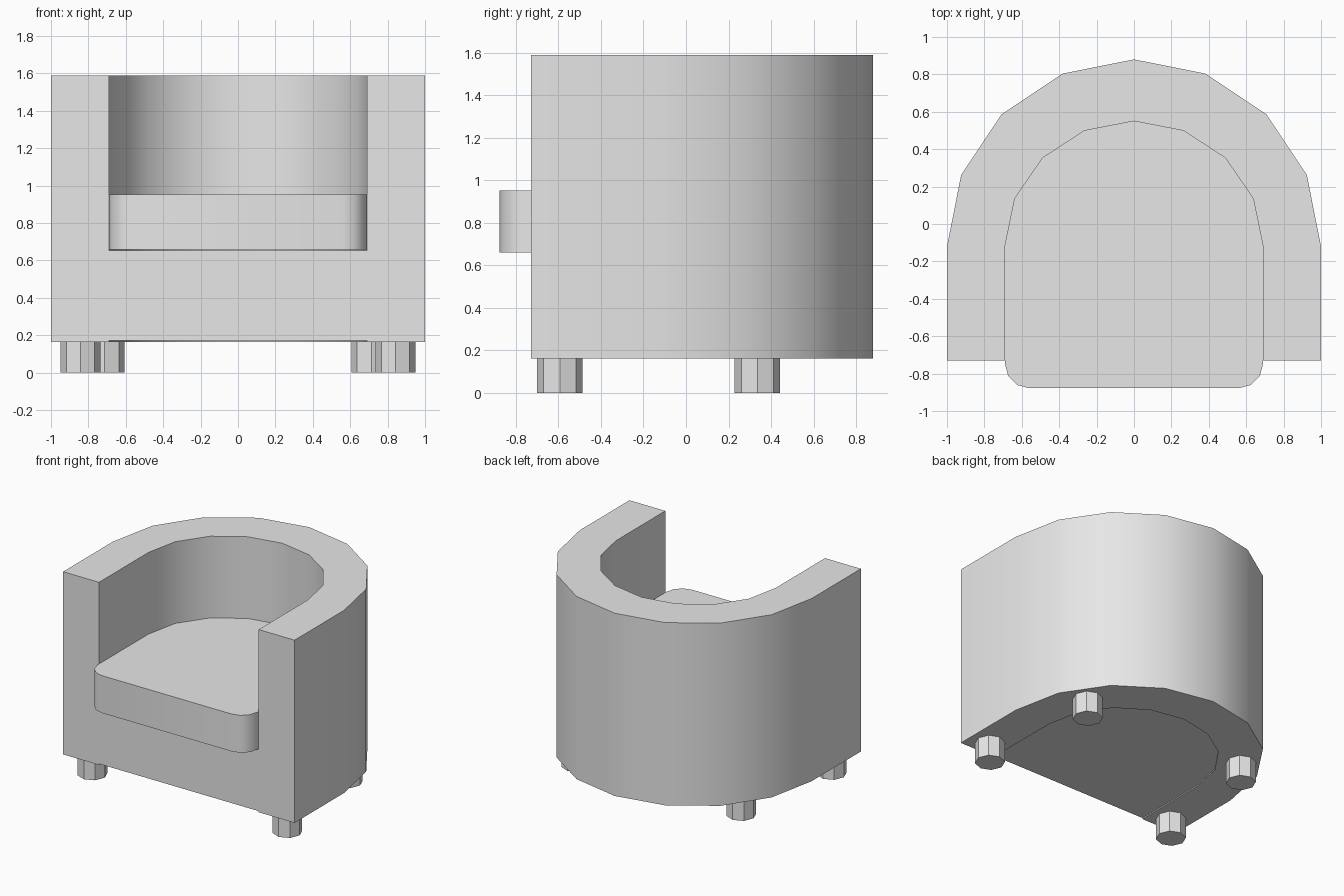
import bpy, bmesh, math

cube = bpy.data.objects.get("Cube")
if cube:
    bpy.data.objects.remove(cube)

grey = bpy.data.materials.new("upholstery_grey")
grey.use_nodes = True
colour = (0.8, 0.8, 0.8, 1)
grey.diffuse_color = colour
grey.node_tree.nodes["Principled BSDF"].inputs["Base Color"].default_value = colour

FRONT = -0.73      # front plane of the arms
ARC_Y = -0.12      # centre of the curved back
INNER = 0.69       # half width between the arms


def arc(cx, cy, rx, ry, start, end, steps):
    """Points along part of an ellipse, angles in degrees."""
    angles = [math.radians(start + (end - start) * i / steps) for i in range(steps + 1)]
    return [(cx + rx * math.cos(a), cy + ry * math.sin(a)) for a in angles]


def prism(name, outline, bottom, top, smooth=True):
    """Extrude a plan outline upwards."""
    bm = bmesh.new()
    base = bm.faces.new([bm.verts.new((x, y, bottom)) for x, y in outline])
    grown = bmesh.ops.extrude_face_region(bm, geom=[base], use_keep_orig=True)
    verts = [v for v in grown["geom"] if isinstance(v, bmesh.types.BMVert)]
    bmesh.ops.translate(bm, verts=verts, vec=(0, 0, top - bottom))
    bmesh.ops.recalc_face_normals(bm, faces=bm.faces)
    mesh = bpy.data.meshes.new(name)
    bm.to_mesh(mesh)
    bm.free()
    mesh.materials.append(grey)
    obj = bpy.data.objects.new(name, mesh)
    bpy.context.collection.objects.link(obj)
    if smooth:
        bpy.ops.object.select_all(action="DESELECT")
        obj.select_set(True)
        bpy.context.view_layer.objects.active = obj
        bpy.ops.object.shade_smooth_by_angle(angle=math.radians(40))
    return obj


outer_arc = arc(0, ARC_Y, 1, 1, 0, 180, 8)
inner_arc = arc(0, ARC_Y, INNER, 0.67, 0, 180, 8)

# Wraparound back and arms
prism("back_and_arms",
      [(1, FRONT)] + outer_arc + [(-1, FRONT), (-INNER, FRONT)]
      + inner_arc[::-1] + [(INNER, FRONT)],
      0.163, 1.59)

# Seat base filling the space between the arms
prism("seat_base", [(INNER, FRONT)] + inner_arc + [(-INNER, FRONT)], 0.172, 0.652)

# Cushion with rounded front corners
r = 0.13
corner_x, corner_y = INNER - r, -0.878 + r
prism("seat_cushion",
      inner_arc + arc(-corner_x, corner_y, r, r, 180, 270, 3)
      + arc(corner_x, corner_y, r, r, 270, 360, 3),
      0.66, 0.952)

# Octagonal legs
for place, x, y in (("front", 0.842, -0.594), ("rear", 0.713, 0.336)):
    for side, sign in (("left", 1), ("right", -1)):
        prism(f"{place}_{side}_leg", arc(sign * x, y, 0.107, 0.107, 0, 315, 7),
              0, 0.165, smooth=False)
